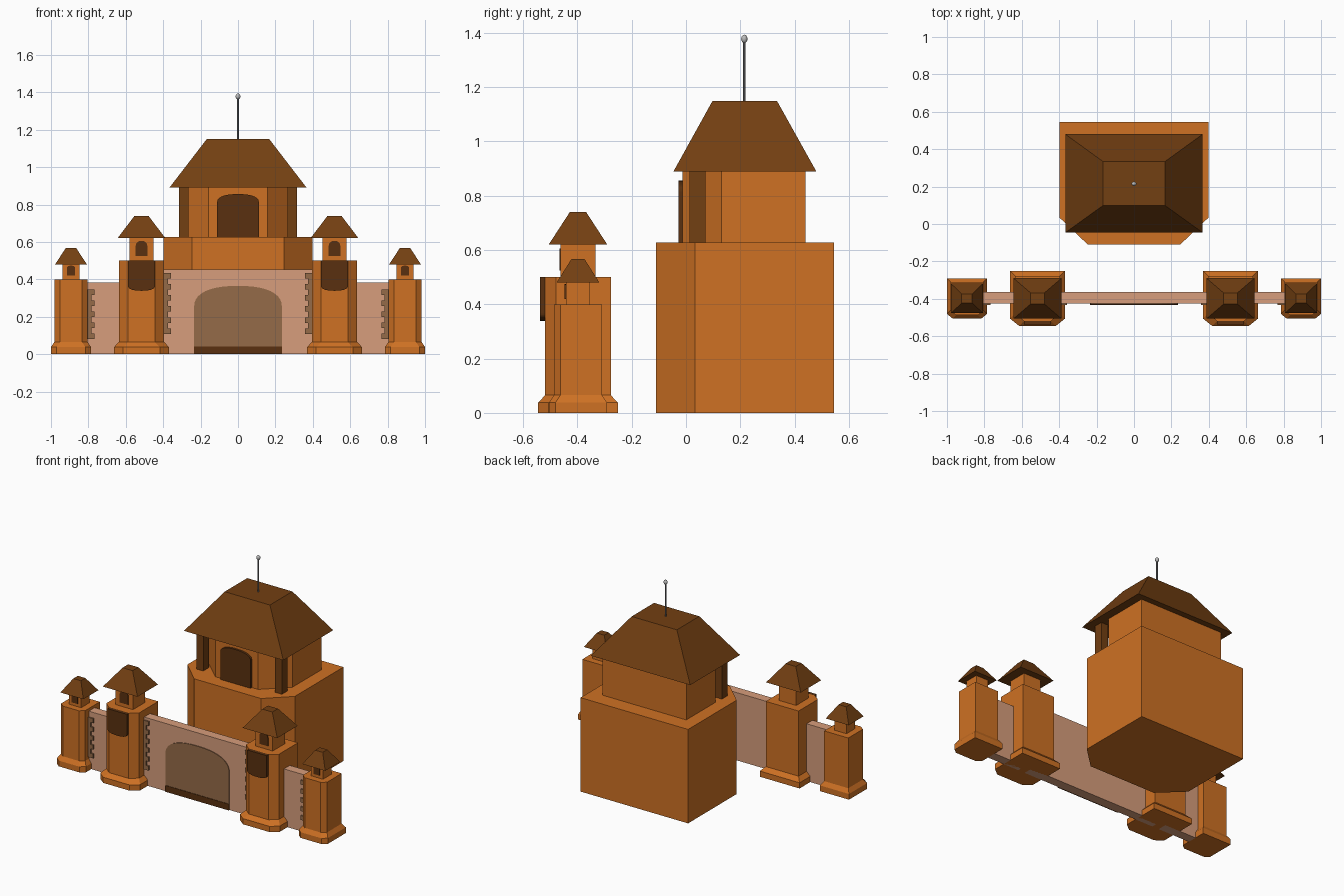
import bpy, bmesh, math

if "Cube" in bpy.data.objects:
    bpy.data.objects.remove(bpy.data.objects["Cube"])

def mat(name, rgb):
    m = bpy.data.materials.new(name)
    m.diffuse_color = (*rgb, 1)
    m.use_nodes = True
    m.node_tree.nodes["Principled BSDF"].inputs["Base Color"].default_value = m.diffuse_color
    return m

ORANGE = mat("orange_stone", (0.62, 0.165, 0.017))
ROOF = mat("dark_brown_roof", (0.171, 0.050, 0.006))
DOOR = mat("deep_brown_opening", (0.10, 0.030, 0.005))
PINK = mat("pink_wall", (0.68, 0.34, 0.20))
TAN = mat("tan_brown_gate", (0.30, 0.147, 0.065))
POLE = mat("grey_metal", (0.20, 0.20, 0.21))
BALL = mat("light_grey_ball", (0.50, 0.50, 0.50))

def skin(name, rings, material):
    """Closed solid skinned through rings of 3D points."""
    bm = bmesh.new()
    vr = [[bm.verts.new(p) for p in r] for r in rings]
    n = len(vr[0])
    for a, b in zip(vr, vr[1:]):
        for i in range(n):
            j = (i + 1) % n
            bm.faces.new((a[i], a[j], b[j], b[i]))
    bm.faces.new(vr[0])
    bm.faces.new(vr[-1])
    bmesh.ops.recalc_face_normals(bm, faces=bm.faces)
    me = bpy.data.meshes.new(name)
    bm.to_mesh(me)
    bm.free()
    me.materials.append(material)
    ob = bpy.data.objects.new(name, me)
    bpy.context.collection.objects.link(ob)
    return ob

def plan(cx, y0, y1, hx, ch=0, chy=0):
    """Rectangle outline, optionally with clipped front corners."""
    if not ch:
        return [(cx-hx, y0), (cx+hx, y0), (cx+hx, y1), (cx-hx, y1)]
    return [(cx-hx+ch, y0), (cx+hx-ch, y0), (cx+hx, y0+chy), (cx+hx, y1),
            (cx-hx, y1), (cx-hx, y0+chy)]

def loft(name, levels, material):
    return skin(name, [[(x, y, z) for x, y in o] for o, z in levels], material)

def box(name, x0, x1, y0, y1, z0, z1, material):
    o = plan((x0+x1)/2, y0, y1, abs(x1-x0)/2)
    return loft(name, [(o, z0), (o, z1)], material)

def plate(name, pts, y0, y1, material):
    return skin(name, [[(x, y, z) for x, z in pts] for y in (y0, y1)], material)

def arch(cx, hw, z0, spring, top, e=2.0, n=14):
    """Arched outline; works upside down when top < spring < z0."""
    pts = [(cx+hw, z0)]
    for i in range(n + 1):
        a = math.pi * i / n
        c, s = math.cos(a), max(0.0, math.sin(a))
        pts.append((cx + hw*math.copysign(abs(c)**(2/e), c),
                    spring + (top-spring)*s**(2/e)))
    return pts + [(cx-hw, z0)]

# Main building
o = plan(0, -0.11, 0.545, 0.397, 0.15, 0.143)
loft("main_hall", [(o, 0), (o, 0.627)], ORANGE)
o = plan(0, -0.013, 0.44, 0.31, 0.152, 0.143)
loft("upper_storey", [(o, 0.62), (o, 0.895)], ORANGE)
plate("upper_door", arch(0, 0.111, 0.627, 0.815, 0.856, 2.3), -0.027, 0.0, DOOR)
for s in (-1, 1):
    box("porch_pillar", s*0.265, s*0.316, 0.012, 0.072, 0.62, 0.895, ROOF)
loft("main_roof", [(plan(0, -0.046, 0.48, 0.367), 0.89),
                   (plan(0, 0.098, 0.335, 0.167), 1.15)], ROOF)

# Flagpole
def rod(name, r, z0, z1, material):
    bpy.ops.mesh.primitive_cylinder_add(vertices=10, radius=r, depth=z1-z0,
                                        location=(0, 0.215, (z0+z1)/2))
    ob = bpy.context.object
    ob.name = name
    ob.data.materials.append(material)

rod("flagpole", 0.005, 1.14, 1.37, POLE)
bpy.ops.mesh.primitive_uv_sphere_add(segments=12, ring_count=8, radius=0.0155,
                                     location=(0, 0.215, 1.378))
ob = bpy.context.object
ob.name = "pole_ball"
ob.scale = (0.85, 0.75, 1)
ob.data.materials.append(BALL)
bpy.ops.object.shade_smooth_by_angle()

# Walls and gate
box("gate_wall", -0.5, 0.5, -0.425, -0.363, 0, 0.452, PINK)
plate("gate", arch(0, 0.235, 0, 0.25, 0.365, 2.4, 20), -0.430, -0.424, TAN)
box("gate_sill", -0.235, 0.235, -0.433, -0.424, 0, 0.042, DOOR)

def quoins(name, x, d, z0, z1, rows):
    """Column of alternating long and short corner bricks, as one toothed plate."""
    h = (z1 - z0) / rows
    pts = [(x - d*0.02, z0)]
    for i in range(rows):
        w = 0.038 if i % 2 == 0 else 0.02
        pts += [(x + d*w, z0 + i*h), (x + d*w, z0 + (i+1)*h)]
    pts.append((x - d*0.02, z1))
    plate(name, pts, -0.434, -0.42, TAN)

# Towers: plinth, shaft, turret, window and hipped cap
CY = -0.398

def tower(name, cx, pl, sh, ch, top, tur, tz, win, roof, cap, rz):
    p = plan(cx, CY-pl, CY+pl, pl, ch, ch*0.8)
    q = plan(cx, CY-sh, CY+sh, sh, ch, ch*0.8)
    loft(name + "_shaft", [(p, 0), (p, 0.038), (q, 0.065), (q, top)], ORANGE)
    box(name + "_turret", cx-tur, cx+tur, CY-tur, CY+tur, top-0.01, tz+0.004, ORANGE)
    hw, w0, ws, w1 = win
    plate(name + "_window", arch(cx, hw, w0, ws, w1), CY-tur-0.005, CY-tur+0.003, DOOR)
    loft(name + "_roof", [(plan(cx, CY-roof[1], CY+roof[1], roof[0]), tz),
                          (plan(cx, CY-cap[1], CY+cap[1], cap[0]), rz)], ROOF)

for s in (-1, 1):
    box("side_wall", s*0.55, s*0.86, -0.425, -0.363, 0, 0.382, PINK)
    tower("large_tower", s*0.516, 0.147, 0.121, 0.049, 0.5, 0.064, 0.62,
          (0.031, 0.525, 0.58, 0.606), (0.128, 0.108), (0.037, 0.030), 0.74)
    plate("tower_shield", arch(s*0.516, 0.072, 0.5, 0.366, 0.339, 2.4),
          -0.538, -0.515, DOOR)
    tower("small_tower", s*0.893, 0.107, 0.089, 0.030, 0.4, 0.045, 0.48,
          (0.022, 0.42, 0.46, 0.474), (0.085, 0.079), (0.028, 0.024), 0.567)
    quoins("gate_quoins", s*0.395, -s, 0.108, 0.435, 11)
    quoins("side_quoins", s*0.804, -s, 0.08, 0.345, 9)
